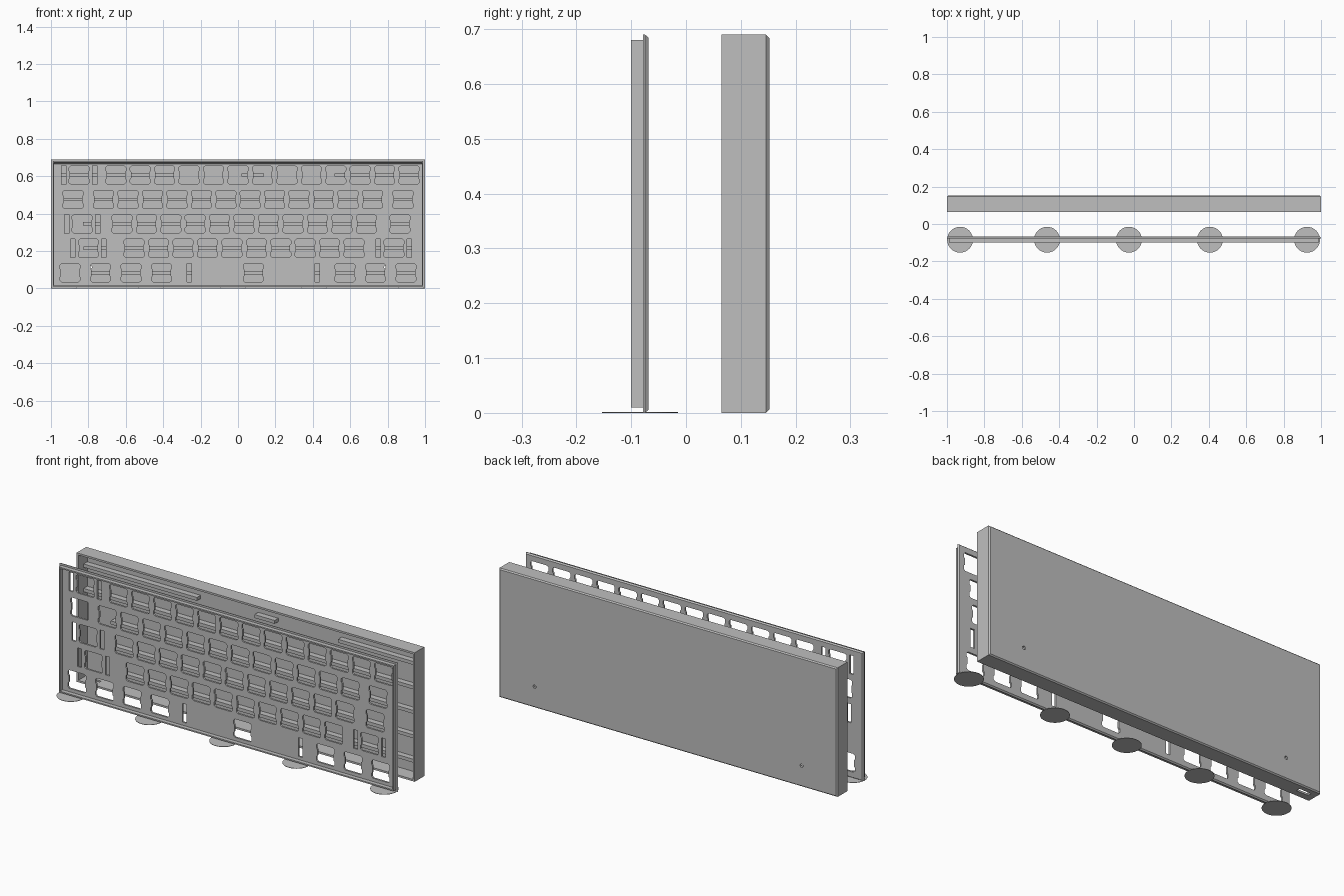
import bpy, bmesh, math
from mathutils import Matrix

cube = bpy.data.objects.get("Cube")
if cube:
    bpy.data.objects.remove(cube)

W, H = 1.0, 0.69          # half width, full height
U = 1.96 / 15             # one key pitch
MID = H / 2

grey = bpy.data.materials.new("plain grey")
grey.use_nodes = True
grey.diffuse_color = (0.52, 0.52, 0.52, 1)
grey.node_tree.nodes["Principled BSDF"].inputs["Base Color"].default_value = (0.52, 0.52, 0.52, 1)


def finish(name, bm):
    bmesh.ops.recalc_face_normals(bm, faces=bm.faces)
    mesh = bpy.data.meshes.new(name)
    bm.to_mesh(mesh)
    bm.free()
    mesh.materials.append(grey)
    obj = bpy.data.objects.new(name, mesh)
    bpy.context.collection.objects.link(obj)
    return obj


def box(name, x0, x1, y0, y1, z0, z1):
    bm = bmesh.new()
    size = Matrix.Diagonal((x1 - x0, y1 - y0, z1 - z0, 1))
    place = Matrix.Translation(((x0 + x1) / 2, (y0 + y1) / 2, (z0 + z1) / 2))
    bmesh.ops.create_cube(bm, size=1, matrix=place @ size)
    return finish(name, bm)


def rect(inset):
    x = W - inset
    return [(-x, inset), (x, inset), (x, H - inset), (-x, H - inset)]


def frame(name, profile):
    """Sweep a closed (inset, y) profile around the rectangular outline."""
    bm = bmesh.new()
    loops = [[bm.verts.new((x, y, z)) for x, z in rect(i)] for i, y in profile]
    for a, b in zip(loops, loops[1:] + loops[:1]):
        for k in range(4):
            n = (k + 1) % 4
            bm.faces.new((a[k], a[n], b[n], b[k]))
    return finish(name, bm)


def panel(name, outlines, y0, y1):
    """Flat sheet in the xz plane; every outline after the first is a hole."""
    curve = bpy.data.curves.new(name + "_outline", 'CURVE')
    curve.dimensions = '2D'
    curve.fill_mode = 'BOTH'
    curve.extrude = (y1 - y0) / 2
    for pts in outlines:
        spline = curve.splines.new('POLY')
        spline.points.add(len(pts) - 1)
        for p, (x, z) in zip(spline.points, pts):
            p.co = (x, z, 0, 1)
        spline.use_cyclic_u = True
    temp = bpy.data.objects.new(name + "_temp", curve)
    bpy.context.collection.objects.link(temp)
    deps = bpy.context.evaluated_depsgraph_get()
    mesh = bpy.data.meshes.new_from_object(temp.evaluated_get(deps))
    mesh.transform(Matrix.Translation((0, (y0 + y1) / 2, 0)) @ Matrix.Rotation(math.pi / 2, 4, 'X'))
    bpy.data.objects.remove(temp)
    bm = bmesh.new()
    bm.from_mesh(mesh)
    bmesh.ops.remove_doubles(bm, verts=bm.verts, dist=1e-5)
    for f in bm.faces:
        f.smooth = False
        f.material_index = 0
    return finish(name, bm)


def mirrored(quarter, cx, cz):
    back = quarter[::-1]
    pts = quarter + [(x, -z) for x, z in back] + [(-x, -z) for x, z in quarter] + [(-x, z) for x, z in back]
    return [(cx + x, cz + z) for x, z in pts]


# Key layout, widths in key units from -x to +x, top row first
rows = [
    [2] + [1] * 13,
    [1.5] + [1] * 12 + [1.5],
    [2.25] + [1] * 11 + [1.75],
    [2.75] + [1] * 10 + [2.25],
    [1.25] * 4 + [6.25] + [1.25] * 3,
]
row_z = [MID + (2 - r) * U for r in range(5)]
SWITCH = [(0.045, 0.049), (0.048, 0.046), (0.0535, 0.041), (0.0535, 0.023), (0.048, 0.017)]
SLIT = [(0.012, 0.05)]

holes = []
for z, widths in zip(row_z, rows):
    x = -7.5 * U
    for w in widths:
        cx = x + w * U / 2
        holes.append(mirrored(SWITCH, cx, z))
        if w >= 2:
            reach = 0.343 if w > 6 else 0.083
            holes += [mirrored(SLIT, cx + s * reach, z) for s in (-1, 1)]
        x += w * U

# Key plate with chamfered edge and inner lip
panel("key_plate", [rect(0.01)] + holes, -0.078, -0.068)
frame("key_plate_edge", [(0, -0.078), (0, -0.075), (0.006, -0.068), (0.01, -0.068), (0.01, -0.078)])
frame("key_plate_lip", [(0.01, -0.1), (0.017, -0.1), (0.017, -0.078), (0.01, -0.078)])

# Sloped wedge under the top of the lip
bm = bmesh.new()
ends = [[bm.verts.new((x, y, z)) for y, z in ((-0.1, 0.677), (-0.078, 0.677), (-0.078, 0.664))]
        for x in (-0.983, 0.983)]
for e in ends:
    bm.faces.new(e)
for k in range(3):
    n = (k + 1) % 3
    bm.faces.new((ends[0][k], ends[0][n], ends[1][n], ends[1][k]))
finish("lip_wedge", bm)

# Case: chamfered walls and back sheet with two screw holes
walls = frame("case_walls", [(0, 0.065), (0, 0.146), (0.006, 0.152), (0.01, 0.152), (0.01, 0.065)])
screws = [[(cx + 0.009 * math.cos(a * math.pi / 8), 0.113 + 0.009 * math.sin(a * math.pi / 8))
           for a in range(16)] for cx in (-0.79, 0.79)]
panel("case_back", [rect(0.01)] + screws, 0.141, 0.152)

# Cable port through the bottom wall
cutter = box("port_cutter", -0.965, -0.895, 0.1, 0.122, -0.02, 0.03)
cutter.hide_render = True
cut = walls.modifiers.new("port", 'BOOLEAN')
cut.operation = 'DIFFERENCE'
cut.solver = 'EXACT'
cut.object = cutter
bpy.context.view_layer.objects.active = walls
bpy.ops.object.modifier_apply(modifier=cut.name)
bpy.data.objects.remove(cutter)

# Support ribs inside the case, one line per key row
R = 0.99
ribs = [[(-R, -0.32), (0.02, 0.14), (0.515, R)], [(-R, R)], [(-0.83, R)], [(-0.825, R)], [(-0.8, R)]]
for r, spans in enumerate(ribs):
    for n, (x0, x1) in enumerate(spans):
        box(f"rib_{r + 1}_{n + 1}", x0, x1, 0.11, 0.141, row_z[r] - 0.009, row_z[r] + 0.009)

# Thin round feet under the plate
for n, x in enumerate((-0.93, -0.465, -0.027, 0.406, 0.925)):
    bm = bmesh.new()
    bmesh.ops.create_cone(bm, cap_ends=True, segments=40, radius1=0.069, radius2=0.069, depth=0.002,
                          matrix=Matrix.Translation((x, -0.084, 0.001)))
    finish(f"foot_disc_{n + 1}", bm)
